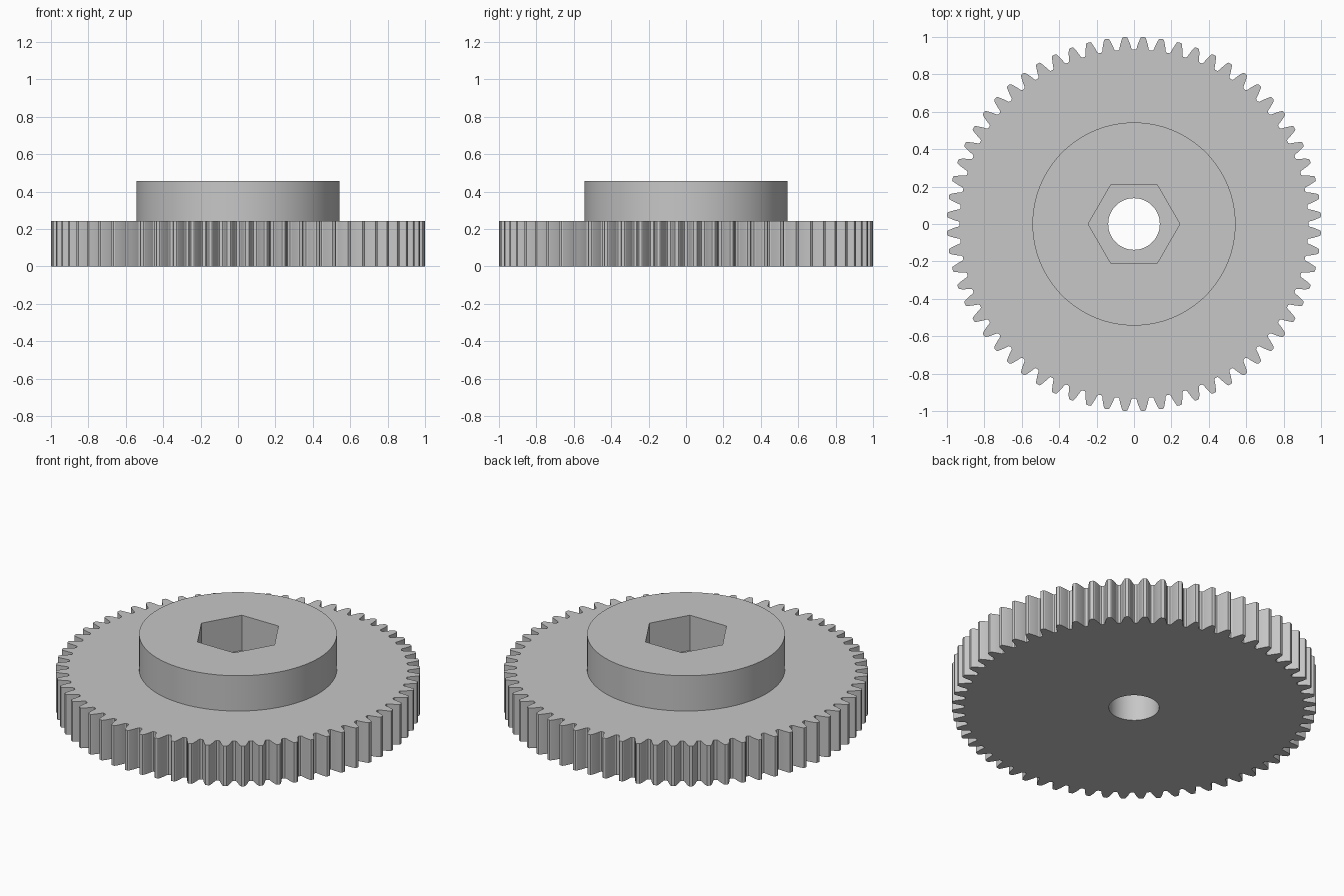
import bpy
import bmesh
from math import acos, cos, pi, radians, sin, tan

if "Cube" in bpy.data.objects:
    bpy.data.objects.remove(bpy.data.objects["Cube"], do_unlink=True)

# Main dimensions
TEETH = 64
TIP_R = 1.0
MODULE = 2 * TIP_R / (TEETH + 2)
PITCH_R = MODULE * TEETH / 2
ROOT_R = PITCH_R - 1.25 * MODULE
PRESSURE = radians(20)
BASE_R = PITCH_R * cos(PRESSURE)
DISC_TOP, HUB_TOP = 0.243, 0.457
HUB_R, HEX_R, BORE_R = 0.543, 0.245, 0.138


def half_angle(r):
    """Half the angular width of an involute tooth at radius r."""
    a = acos(BASE_R / r)
    return pi / (2 * TEETH) + (tan(PRESSURE) - PRESSURE) - (tan(a) - a)


def tooth_outline():
    # One flank from root to tip, with a small root fillet and eased tip
    flank = [(ROOT_R, half_angle(ROOT_R) + 0.005)]
    steps = 5
    low, high = ROOT_R + 0.006, TIP_R - 0.004
    for i in range(steps + 1):
        r = low + (high - low) * i / steps
        flank.append((r, half_angle(r)))
    flank.append((TIP_R, half_angle(TIP_R) - 0.003))
    tooth = [(r, -a) for r, a in flank] + [(r, a) for r, a in reversed(flank)]
    # Gaps, not teeth, fall on the x and y axes
    return [(r * cos(t + a), r * sin(t + a))
            for t in ((k + 0.5) * 2 * pi / TEETH for k in range(TEETH))
            for r, a in tooth]


def polygon(radius, sides):
    return [(radius * cos(2 * pi * i / sides), radius * sin(2 * pi * i / sides))
            for i in range(sides)]


def loop_edges(bm, outline, z):
    verts = [bm.verts.new((x, y, z)) for x, y in outline]
    return [bm.edges.new((v, verts[i - 1])) for i, v in enumerate(verts)]


def ring(bm, outer, inner, z):
    """Flat face between two outlines."""
    edges = loop_edges(bm, outer, z) + loop_edges(bm, inner, z)
    bmesh.ops.triangle_fill(bm, edges=edges, use_beauty=True)


def wall(bm, outline, z0, z1):
    """Upright wall along an outline."""
    low = [bm.verts.new((x, y, z0)) for x, y in outline]
    high = [bm.verts.new((x, y, z1)) for x, y in outline]
    for i in range(len(outline)):
        bm.faces.new((low[i - 1], low[i], high[i], high[i - 1]))


teeth = tooth_outline()
hub = polygon(HUB_R, 128)
hexagon = polygon(HEX_R, 6)
bore = polygon(BORE_R, 64)

bm = bmesh.new()
# Toothed disc
ring(bm, teeth, bore, 0)
wall(bm, teeth, 0, DISC_TOP)
ring(bm, teeth, hub, DISC_TOP)
# Raised hub
wall(bm, hub, DISC_TOP, HUB_TOP)
ring(bm, hub, hexagon, HUB_TOP)
# Hexagonal pocket, with the round bore through its floor
wall(bm, hexagon, DISC_TOP, HUB_TOP)
ring(bm, hexagon, bore, DISC_TOP)
wall(bm, bore, 0, DISC_TOP)
# Weld into one closed solid
bmesh.ops.remove_doubles(bm, verts=bm.verts[:], dist=0.00001)
bmesh.ops.recalc_face_normals(bm, faces=bm.faces[:])

mesh = bpy.data.meshes.new("spur_gear")
bm.to_mesh(mesh)
bm.free()
gear = bpy.data.objects.new("spur_gear", mesh)
bpy.context.collection.objects.link(gear)

# Plain grey finish
grey = bpy.data.materials.new("plain grey")
grey.use_nodes = True
colour = (0.57, 0.57, 0.57, 1)
grey.diffuse_color = colour
grey.node_tree.nodes["Principled BSDF"].inputs["Base Color"].default_value = colour
mesh.materials.append(grey)

bpy.ops.object.select_all(action="DESELECT")
gear.select_set(True)
bpy.context.view_layer.objects.active = gear
bpy.ops.object.shade_smooth_by_angle(angle=radians(25))
